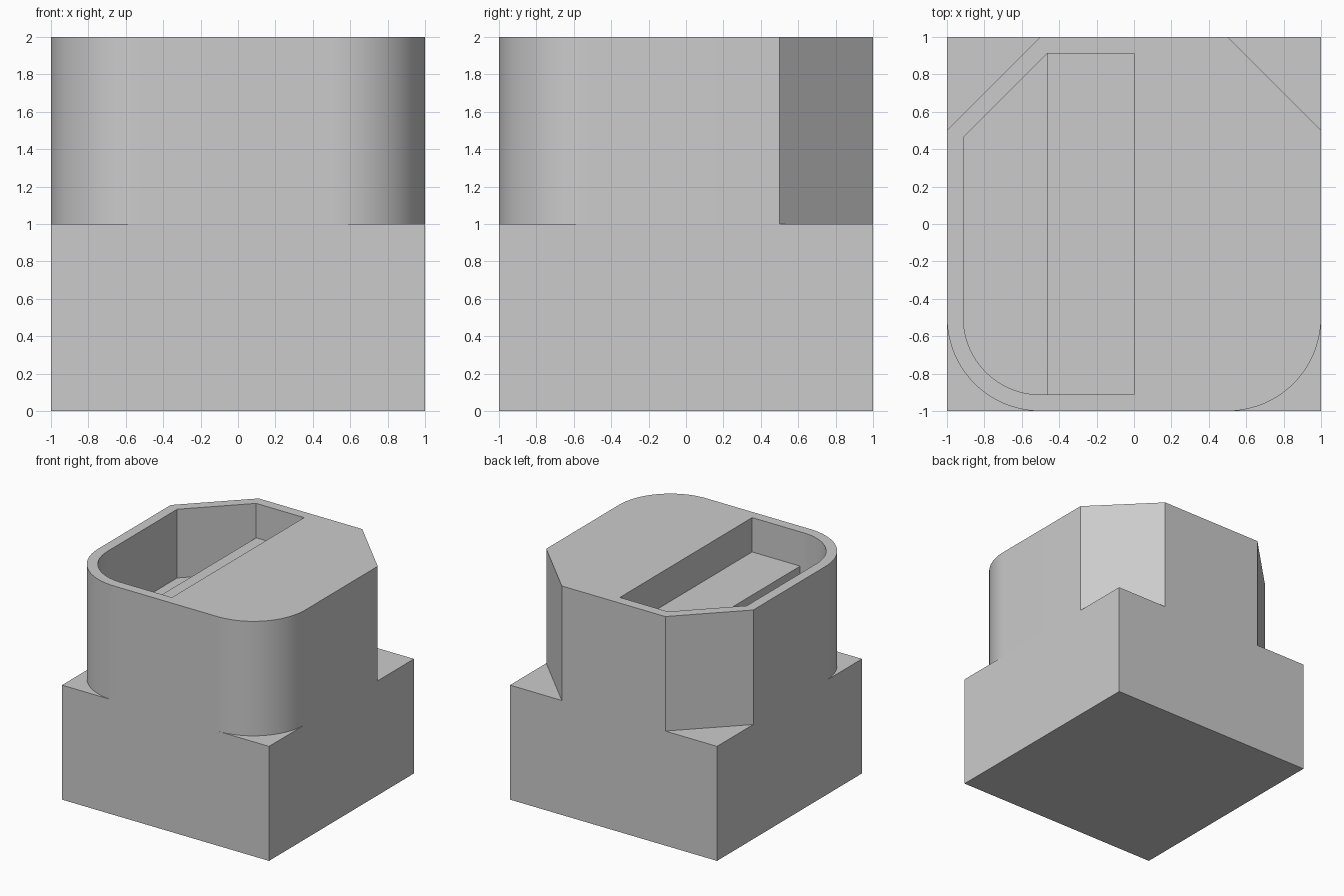
import bpy, bmesh, math
from mathutils import Vector

old = bpy.data.objects.get("Cube")
if old:
    bpy.data.objects.remove(old, do_unlink=True)

# One plain grey for the whole model
grey = bpy.data.materials.new("plain_grey")
grey.use_nodes = True
colour = (0.6, 0.6, 0.6, 1)
grey.diffuse_color = colour
grey.node_tree.nodes["Principled BSDF"].inputs["Base Color"].default_value = colour

WALL = 0.0875      # rim thickness
STEP_X = -0.4637   # edge of the shelf inside the pocket


def prism(name, outline, low, high):
    """Closed upright prism from a counter-clockwise outline."""
    bm = bmesh.new()
    floor = bm.faces.new([bm.verts.new((x, y, low)) for x, y in outline])
    top = bmesh.ops.extrude_face_region(bm, geom=[floor], use_keep_orig=True)
    verts = [g for g in top["geom"] if isinstance(g, bmesh.types.BMVert)]
    bmesh.ops.translate(bm, verts=verts, vec=Vector((0, 0, high - low)))
    bmesh.ops.recalc_face_normals(bm, faces=bm.faces)
    mesh = bpy.data.meshes.new(name)
    bm.to_mesh(mesh)
    bm.free()
    obj = bpy.data.objects.new(name, mesh)
    mesh.materials.append(grey)
    bpy.context.collection.objects.link(obj)
    return obj


def rectangle(x0, x1, y0, y1):
    return [(x0, y0), (x1, y0), (x1, y1), (x0, y1)]


def left_side(inset, segments=24):
    """-x half of the outline, back to front: chamfer, then rounded corner."""
    edge = 1 - inset
    diag = 1.5 - inset * math.sqrt(2) - edge
    radius = 0.5 - inset
    points = [(-diag, edge), (-edge, diag)]
    for i in range(segments + 1):
        a = math.pi + i / segments * math.pi / 2
        points.append((-0.5 + radius * math.cos(a), -0.5 + radius * math.sin(a)))
    return points


# Square base
base = prism("base", rectangle(-1, 1, -1, 1), 0, 1)

# Tower: rounded at the front corners, chamfered at the back corners
half = left_side(0)
tower = prism("tower", half + [(-x, y) for x, y in reversed(half)], 1, 2)

# Pocket cut into the -x half of the tower
inner = 1 - WALL
cutter = prism("pocket_cutter", left_side(WALL) + [(0, -inner), (0, inner)], 1.4, 2.2)
cutter.hide_render = True
cut = tower.modifiers.new("pocket", "BOOLEAN")
cut.operation = "DIFFERENCE"
cut.solver = "EXACT"
cut.object = cutter
bpy.ops.object.select_all(action="DESELECT")
bpy.context.view_layer.objects.active = tower
tower.select_set(True)
bpy.ops.object.modifier_apply(modifier=cut.name)
bpy.data.objects.remove(cutter, do_unlink=True)
bpy.ops.object.shade_smooth_by_angle(angle=math.radians(30))

# Raised shelf on the inner side of the pocket, sunk slightly into its walls
shelf = prism("pocket_shelf", rectangle(STEP_X, 0.02, -inner - 0.02, inner + 0.02), 1.38, 1.7)
